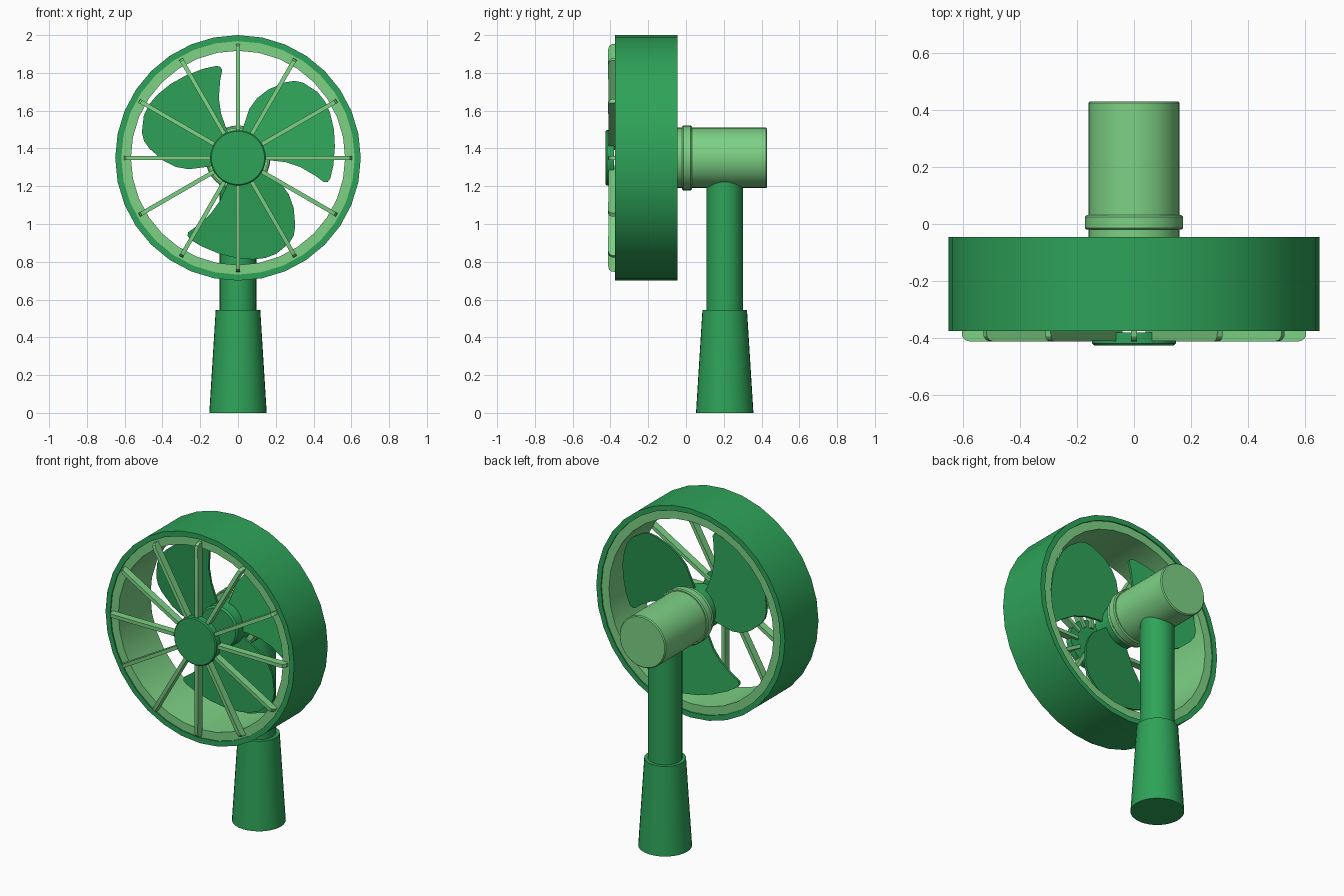
import bpy, bmesh, math
from mathutils import Matrix, Vector

if "Cube" in bpy.data.objects:
    bpy.data.objects.remove(bpy.data.objects["Cube"])


def material(name, rgb):
    m = bpy.data.materials.new(name)
    m.diffuse_color = (*rgb, 1)
    m.use_nodes = True
    m.node_tree.nodes["Principled BSDF"].inputs["Base Color"].default_value = m.diffuse_color
    return m


DARK = material("deep green", (0.027, 0.366, 0.098))
LIGHT = material("pale green", (0.205, 0.638, 0.235))
AXIS_Z = 1.35   # height of the fan axis
POLE_Y = 0.205  # handle position


def finish(name, bm, mat, smooth=True):
    bmesh.ops.recalc_face_normals(bm, faces=bm.faces)
    me = bpy.data.meshes.new(name)
    bm.to_mesh(me)
    bm.free()
    me.materials.append(mat)
    ob = bpy.data.objects.new(name, me)
    bpy.context.collection.objects.link(ob)
    if smooth:
        bpy.ops.object.select_all(action='DESELECT')
        ob.select_set(True)
        bpy.context.view_layer.objects.active = ob
        bpy.ops.object.shade_smooth_by_angle(angle=math.radians(30))
    return ob


def lathe(name, profile, mat, segs=32, vertical=False, closed=False):
    """Turn (radius, position) points around the fan axis or the handle axis."""
    bm = bmesh.new()
    rings = []
    for r, h in profile:
        ring = []
        for i in range(segs):
            a = 2 * math.pi * i / segs
            c, s = r * math.cos(a), r * math.sin(a)
            ring.append(bm.verts.new((c, POLE_Y + s, h) if vertical else (c, h, AXIS_Z + s)))
        rings.append(ring)
    pairs = list(zip(rings, rings[1:]))
    if closed:
        pairs.append((rings[-1], rings[0]))
    else:
        bm.faces.new(rings[0])
        bm.faces.new(rings[-1])
    for a, b in pairs:
        for i in range(segs):
            j = (i + 1) % segs
            bm.faces.new((a[i], a[j], b[j], b[i]))
    return finish(name, bm, mat)


# Ring housing and its pale liner
lathe("ring_shell", [(0.65, -0.375), (0.65, -0.045), (0.618, -0.045), (0.618, -0.375)], DARK, closed=True)
lathe("ring_liner", [(0.62, -0.368), (0.62, -0.052), (0.567, -0.052), (0.567, -0.368)], LIGHT, closed=True)

# Front cap of the guard
lathe("guard_cap", [(0.147, -0.38), (0.147, -0.419), (0.141, -0.425)], DARK)

# Twelve guard bars with rounded outer corners
bar = [(0.10, -0.366), (0.10, -0.410), (0.575, -0.412), (0.592, -0.407), (0.602, -0.394), (0.604, -0.366)]
bm = bmesh.new()
for k in range(12):
    rot = Matrix.Rotation(k * math.pi / 6, 3, 'Y')
    sides = [[bm.verts.new(rot @ Vector((r, y, w)) + Vector((0, 0, AXIS_Z))) for r, y in bar]
             for w in (-0.011, 0.011)]
    bm.faces.new(sides[0])
    bm.faces.new(sides[1])
    for i in range(len(bar)):
        j = (i + 1) % len(bar)
        bm.faces.new((sides[0][i], sides[0][j], sides[1][j], sides[1][i]))
finish("guard_bars", bm, LIGHT)

# Blade hub and three pitched blades
lathe("blade_hub", [(0.12, -0.195), (0.13, -0.185), (0.13, -0.04)], DARK)
outline = [(0.0, 0.07), (0.03, 0.17), (0.06, 0.26), (0.10, 0.315), (0.16, 0.362), (0.25, 0.40),
           (0.30, 0.408), (0.345, 0.398), (0.42, 0.35), (0.46, 0.30), (0.487, 0.24), (0.508, 0.15),
           (0.513, 0.06), (0.505, -0.04), (0.488, -0.11), (0.475, -0.127), (0.455, -0.129),
           (0.41, -0.095), (0.33, -0.048), (0.25, -0.022), (0.16, -0.012), (0.05, -0.01)]
for k, deg in enumerate((0, 116, -108)):
    rot = Matrix.Rotation(math.radians(-deg), 3, 'Y')
    bm = bmesh.new()
    sides = [[bm.verts.new(rot @ Vector((u, -0.13 + 0.15 * v + w, v)) + Vector((0, 0, AXIS_Z)))
              for u, v in outline] for w in (-0.007, 0.007)]
    bm.faces.new(sides[0])
    bm.faces.new(sides[1])
    for i in range(len(outline)):
        j = (i + 1) % len(outline)
        bm.faces.new((sides[0][i], sides[0][j], sides[1][j], sides[1][i]))
    finish(f"blade_{k + 1}", bm, DARK)

# Motor housing with collar
lathe("motor_housing", [(0.16, -0.045), (0.16, 0.424), (0.154, 0.43)], LIGHT)
lathe("motor_collar", [(0.166, -0.02), (0.172, -0.014), (0.172, 0.025), (0.166, 0.031)], LIGHT)

# Handle pole and tapered grip
lathe("handle_pole", [(0.097, 0.5), (0.097, 1.27)], DARK, vertical=True)
lathe("handle_grip", [(0.152, 0.0), (0.118, 0.545)], DARK, vertical=True)
